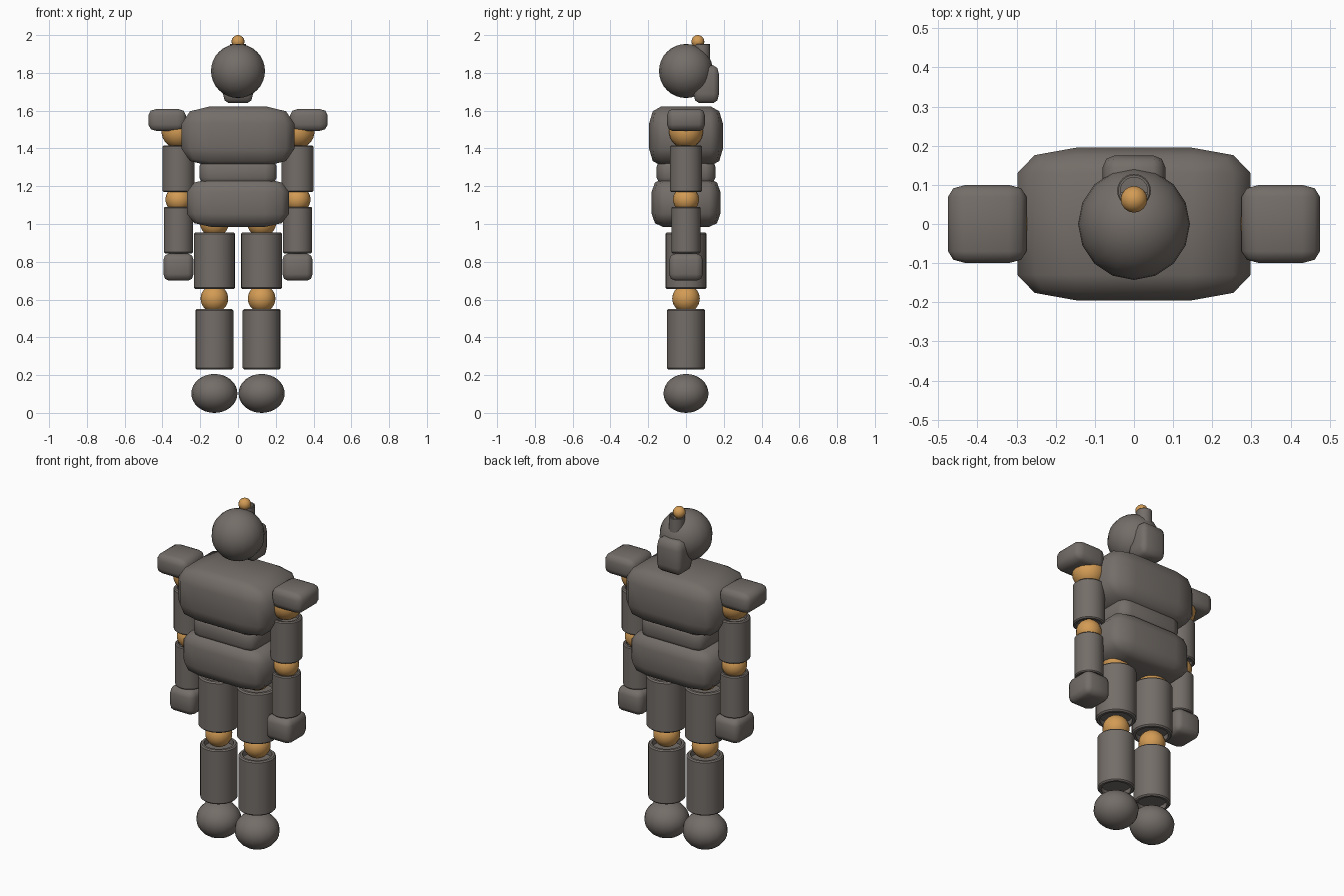
import bpy, bmesh, math
from mathutils import Matrix, Vector

if "Cube" in bpy.data.objects:
    bpy.data.objects.remove(bpy.data.objects["Cube"])


def material(name, rgb):
    m = bpy.data.materials.new(name)
    m.diffuse_color = (*rgb, 1)
    m.use_nodes = True
    m.node_tree.nodes["Principled BSDF"].inputs["Base Color"].default_value = m.diffuse_color
    return m


GREY = material("warm_grey", (0.175, 0.155, 0.14))
ORANGE = material("joint_orange", (0.65, 0.33, 0.09))


def finish(name, bm, loc, mat, angle):
    bmesh.ops.recalc_face_normals(bm, faces=bm.faces)
    mesh = bpy.data.meshes.new(name)
    bm.to_mesh(mesh)
    bm.free()
    mesh.materials.append(mat)
    ob = bpy.data.objects.new(name, mesh)
    ob.location = loc
    bpy.context.collection.objects.link(ob)
    bpy.ops.object.select_all(action='DESELECT')
    ob.select_set(True)
    bpy.context.view_layer.objects.active = ob
    bpy.ops.object.shade_smooth_by_angle(angle=math.radians(angle))
    return ob


def ball(name, loc, radii, mat):
    bm = bmesh.new()
    bmesh.ops.create_uvsphere(bm, u_segments=16, v_segments=16, radius=1)
    bmesh.ops.scale(bm, vec=Vector(radii), verts=bm.verts)
    return finish(name, bm, loc, mat, 60)


def soft_box(name, loc, half, round_):
    """Box whose corner rounding is stretched separately along each axis."""
    bm = bmesh.new()
    bmesh.ops.create_cube(bm, size=2)
    bmesh.ops.scale(bm, vec=Vector([h / r for h, r in zip(half, round_)]), verts=bm.verts)
    bmesh.ops.bevel(bm, geom=bm.edges[:], offset=1, segments=2, profile=0.5, affect='EDGES')
    bmesh.ops.scale(bm, vec=Vector(round_), verts=bm.verts)
    return finish(name, bm, loc, GREY, 60)


def shell(name, x, y, z0, z1, r):
    """Upright limb cylinder with softened rims and recessed ends."""
    h = (z1 - z0) / 2
    b, wall, cup = 0.07 * r, 0.80 * r, min(0.03, 0.3 * h)
    half = [(0, h - cup), (wall, h - cup), (wall, h), (r - b, h), (r, h - b)]
    profile = half + [(a, -c) for a, c in reversed(half)]
    bm = bmesh.new()
    vs = [bm.verts.new((a, 0, c)) for a, c in profile]
    es = [bm.edges.new(p) for p in zip(vs, vs[1:])]
    bmesh.ops.spin(bm, geom=vs + es, cent=(0, 0, 0), axis=(0, 0, 1),
                   angle=2 * math.pi, steps=24)
    bmesh.ops.remove_doubles(bm, verts=bm.verts, dist=1e-5)
    return finish(name, bm, (x, y, (z0 + z1) / 2), GREY, 40)


# Torso
soft_box("chest", (0, 0, 1.465), (0.298, 0.195, 0.158), (0.15, 0.065, 0.09))
soft_box("waist", (0, 0, 1.275), (0.205, 0.155, 0.075), (0.06, 0.05, 0.045))
soft_box("pelvis", (0, 0, 1.112), (0.27, 0.182, 0.128), (0.13, 0.06, 0.07))

# Head, rear pack and antenna
ball("head", (0, 0, 1.81), (0.143, 0.143, 0.143), GREY)
soft_box("head_pack", (0, 0.107, 1.74), (0.08, 0.068, 0.10), (0.03, 0.03, 0.05))
shell("antenna", 0, 0.085, 1.74, 1.953, 0.043)
ball("antenna_tip", (0, 0.063, 1.966), (0.034,) * 3, ORANGE)

# Arms and legs, one set per side
for side, s in (("left", -1), ("right", 1)):
    ax, lx = s * 0.315, s * 0.125
    soft_box(side + "_shoulder_pad", (s * 0.375, 0, 1.551), (0.1, 0.1, 0.059),
             (0.045, 0.03, 0.035))
    ball(side + "_shoulder_joint", (ax, 0, 1.49), (0.09,) * 3, ORANGE)
    shell(side + "_upper_arm", ax, 0, 1.17, 1.415, 0.086)
    ball(side + "_elbow_joint", (ax, 0, 1.13), (0.069,) * 3, ORANGE)
    shell(side + "_forearm", ax, 0, 0.845, 1.09, 0.078)
    soft_box(side + "_hand", (ax, 0, 0.772), (0.08, 0.09, 0.072), (0.03, 0.035, 0.035))
    ball(side + "_hip_joint", (lx, 0, 1.01), (0.078,) * 3, ORANGE)
    shell(side + "_thigh", lx, 0, 0.655, 0.955, 0.109)
    ball(side + "_knee_joint", (lx, 0, 0.605), (0.073,) * 3, ORANGE)
    shell(side + "_shin", lx, 0, 0.23, 0.55, 0.1)
    ball(side + "_foot", (lx, 0, 0.103), (0.122, 0.119, 0.103), GREY)
